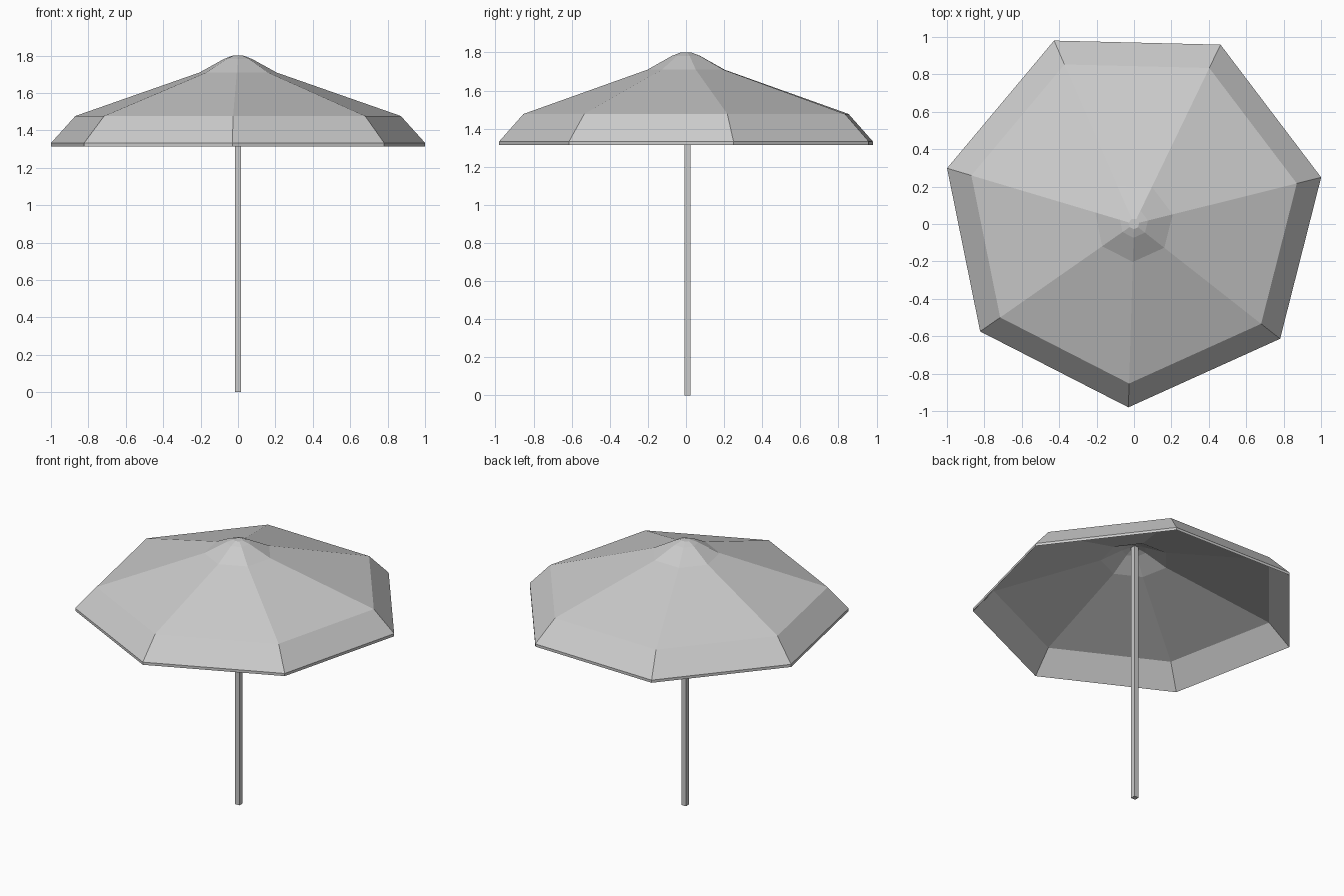
import bpy, bmesh
from math import cos, sin, radians, pi

if "Cube" in bpy.data.objects:
    bpy.data.objects.remove(bpy.data.objects["Cube"])

SIDES = 7
START = radians(-91.4)
RADIUS = 1.026
CENTRE = (-0.005, 0.0455)      # rim centre; rings scale about the origin
HEM = 0.018                    # cloth thickness, measured straight down

# canopy profile: (scale of the rim outline, height)
PROFILE = [(1.0, 1.333), (0.87, 1.477), (0.207, 1.709), (0.075, 1.782), (0.028, 1.80)]


def ring(bm, scale, z):
    return [bm.verts.new((scale * (CENTRE[0] + RADIUS * cos(START + 2 * pi * i / SIDES)),
                          scale * (CENTRE[1] + RADIUS * sin(START + 2 * pi * i / SIDES)), z))
            for i in range(SIDES)]


def bridge(bm, a, b):
    for i in range(SIDES):
        j = (i + 1) % SIDES
        bm.faces.new((a[i], a[j], b[j], b[i]))


def add_object(name, bm):
    bmesh.ops.recalc_face_normals(bm, faces=bm.faces[:])
    mesh = bpy.data.meshes.new(name)
    bm.to_mesh(mesh)
    bm.free()
    obj = bpy.data.objects.new(name, mesh)
    bpy.context.collection.objects.link(obj)
    return obj


# canopy: outer cloth, inner cloth and the hem joining them
bm = bmesh.new()
outer = [ring(bm, s, z) for s, z in PROFILE]
inner = [ring(bm, s, z - HEM) for s, z in PROFILE]
for rings in (outer, inner):
    for a, b in zip(rings, rings[1:]):
        bridge(bm, a, b)
    bm.faces.new(rings[-1])
bridge(bm, inner[0], outer[0])
add_object("canopy", bm)

# square pole
bm = bmesh.new()
bmesh.ops.create_cube(bm, size=1)
bmesh.ops.scale(bm, vec=(0.033, 0.033, 1.795), verts=bm.verts)
bmesh.ops.translate(bm, vec=(0, 0.008, 1.795 / 2), verts=bm.verts)
add_object("pole", bm)
